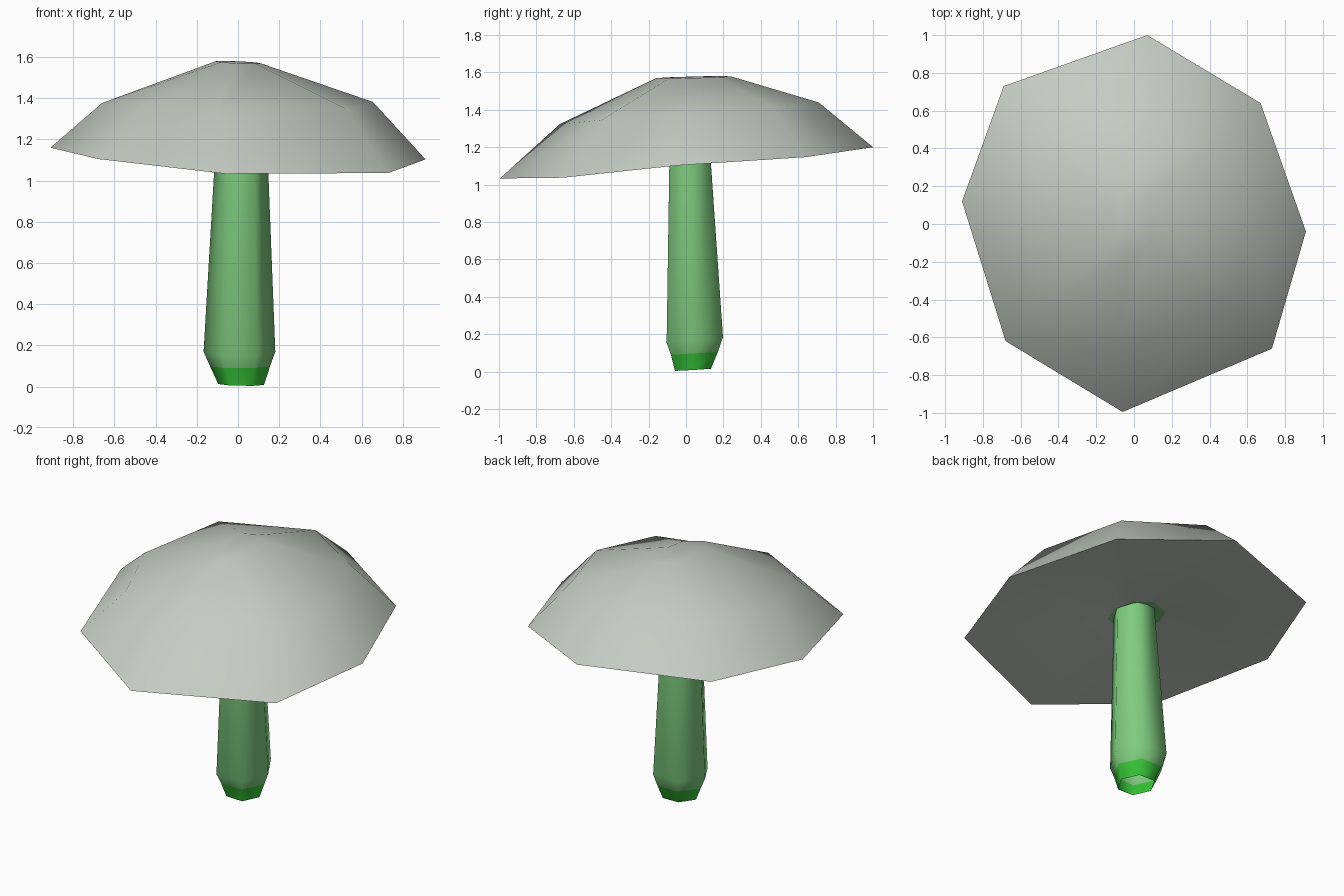
import bpy, bmesh, math

cube = bpy.data.objects.get("Cube")
if cube:
    bpy.data.objects.remove(cube)


def make_material(name, colour):
    mat = bpy.data.materials.new(name)
    mat.use_nodes = True
    mat.diffuse_color = (*colour, 1)
    mat.node_tree.nodes["Principled BSDF"].inputs["Base Color"].default_value = (*colour, 1)
    return mat


GREY = make_material("cap grey", (0.56, 0.60, 0.55))
LIGHT = make_material("stem light green", (0.21, 0.60, 0.21))
DARK = make_material("foot green", (0.04, 0.58, 0.04))


def loft(name, rings, materials, angle, closed=False):
    """Skin a stack of rings; the first band takes the first material."""
    bm = bmesh.new()
    loops = [[bm.verts.new(p) for p in ring] for ring in rings]
    n = len(loops[0])
    for level, (low, high) in enumerate(zip(loops, loops[1:])):
        for i in range(n):
            j = (i + 1) % n
            face = bm.faces.new((low[i], low[j], high[j], high[i]))
            face.material_index = min(level, len(materials) - 1)
    if closed:
        bm.faces.new(loops[0][::-1])
        bm.faces.new(loops[-1]).material_index = len(materials) - 1
    mesh = bpy.data.meshes.new(name)
    bm.to_mesh(mesh)
    bm.free()
    obj = bpy.data.objects.new(name, mesh)
    bpy.context.collection.objects.link(obj)
    for mat in materials:
        mesh.materials.append(mat)
    bpy.ops.object.select_all(action="DESELECT")
    obj.select_set(True)
    bpy.context.view_layer.objects.active = obj
    bpy.ops.object.shade_smooth_by_angle(angle=math.radians(angle))


def slanted(points, base, slope_x, slope_y):
    """Lift flat points onto a slanted plane."""
    return [(x, y, base + slope_x * x + slope_y * y) for x, y in points]


# Cap: uneven rim, shoulder and crown, with a shallow hollow and green collar below
rim = [(0.07, 1.0, 1.20), (-0.69, 0.73, 1.19), (-0.91, 0.12, 1.16), (-0.68, -0.62, 1.105),
       (-0.06, -0.995, 1.033), (0.73, -0.66, 1.037), (0.91, -0.04, 1.103), (0.67, 0.64, 1.147)]
shoulder = [(0.05, 0.71), (-0.5, 0.52), (-0.66, 0.0), (-0.49, -0.43),
            (-0.11, -0.675), (0.53, -0.45), (0.655, -0.03), (0.48, 0.46)]


def scaled_rim(sx, sy, dy):
    return [(x * sx, y * sy + dy) for x, y, z in rim]


loft("cap", [slanted(scaled_rim(0.1, 0.09, 0.02), 1.175, -0.03, 0.08),
             slanted(scaled_rim(0.17, 0.17, 0.02), 1.155, -0.03, 0.08),
             rim,
             slanted(shoulder, 1.38, 0.006, 0.083),
             slanted(scaled_rim(0.12, 0.2, 0.04), 1.573, -0.04, 0.025)],
     [LIGHT, GREY], 70, True)


# Stem: open six-sided tube with a dark foot, bulge and taper
def hexagon(cx, cy, r):
    angles = [i * math.pi / 3 for i in range(6)]
    return [(cx + r * math.cos(a), cy + r * math.sin(a)) for a in angles]


loft("stem", [slanted(hexagon(0.015, 0.037, 0.111), 0.009, -0.02, 0.06),
              slanted(hexagon(0.01, 0.045, 0.145), 0.095, 0, 0.06),
              slanted(hexagon(0.007, 0.047, 0.174), 0.165, 0, 0.1),
              slanted(hexagon(0.017, 0.02, 0.125), 1.172, -0.03, 0.08)],
     [DARK, LIGHT], 65)
